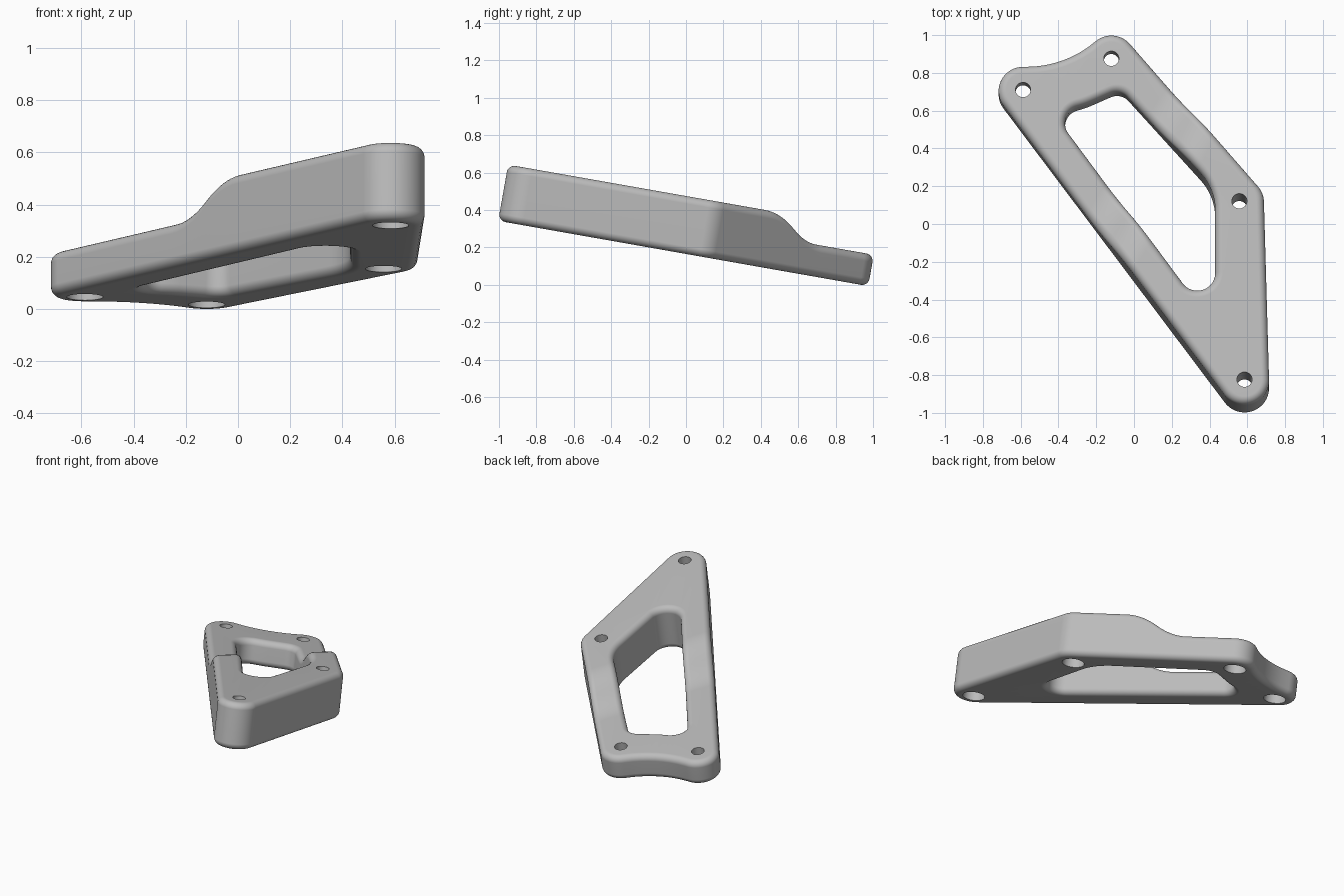
import bpy, bmesh, math
from mathutils import Vector, Matrix

if "Cube" in bpy.data.objects:
    bpy.data.objects.remove(bpy.data.objects["Cube"])

THICK, DROP, FILLET = 0.305, 0.135, 0.04
BORE_R, HOLE_R, BORE_DEPTH = 0.07, 0.04, 0.08
TILT = math.radians(-10)

# Bolt holes, and the chains of circles whose tangents make each outline
# (a negative radius is a concave arc)
bolts = [(0.585, -0.886), (0.558, 0.073), (-0.12, 0.863), (-0.587, 0.695)]
outer = [(x, y, 0.13) for x, y in bolts]
outer.insert(3, (-0.57, 1.382, -0.557))
window = [(0.335, -0.307, 0.095), (0.13, 0.03, 0.30), (-0.09, 0.605, 0.08),
          (-0.423, 1.086, -0.495), (-0.275, 0.52, 0.09)]


def outline(circles):
    """Counter-clockwise (point, outward normal) list around tangent circles."""
    angles = []
    for i, (x, y, r) in enumerate(circles):
        x2, y2, r2 = circles[(i + 1) % len(circles)]
        d = Vector((x2 - x, y2 - y))
        c = max(-1, min(1, (r - r2) / d.length))
        angles.append(math.atan2(d.y, d.x) - math.acos(c))
    pts = []
    for i, (x, y, r) in enumerate(circles):
        start = angles[i - 1]
        sweep = (angles[i] - start) % math.tau
        if r < 0:
            sweep -= math.tau
        steps = max(8, int(abs(sweep) / 0.12))
        for k in range(steps + 1):
            a = start + sweep * k / steps
            n = Vector((math.cos(a), math.sin(a)))
            p = Vector((x, y)) + n * r
            if all((p - q).length > 0.004 for q, _ in pts):
                pts.append((p, n))
    return pts


def bridge(bm, rings):
    for a, b in zip(rings, rings[1:]):
        for i in range(len(a)):
            j = (i + 1) % len(a)
            bm.faces.new((a[i], a[j], b[j], b[i]))


def ring(bm, pts, offset, z):
    return [bm.verts.new((*(p + n * offset), z)) for p, n in pts]


def filleted_wall(bm, circles, side):
    """Wall with rounded edges; side is -1 for the rim, 1 for the window."""
    pts = outline(circles)
    arc = [math.radians(a) for a in range(0, 91, 15)]
    shape = [(FILLET * (1 - math.sin(a)), FILLET * (1 - math.cos(a))) for a in arc]
    shape += [(o, THICK - z) for o, z in reversed(shape)]
    rings = [ring(bm, pts, side * o, z) for o, z in shape]
    bridge(bm, rings)
    return rings[0], rings[-1]


def bolt_hole(bm, x, y):
    """Through hole, counterbored from below."""
    dirs = [Vector((math.cos(a), math.sin(a)))
            for a in (math.tau * k / 32 for k in range(32))]
    pts = [(Vector((x, y)), n) for n in dirs]
    rings = [ring(bm, pts, r, z) for r, z in
             ((BORE_R, 0), (BORE_R, BORE_DEPTH), (HOLE_R, BORE_DEPTH), (HOLE_R, THICK))]
    bridge(bm, rings)
    return rings[0], rings[-1]


bm = bmesh.new()
loops = [filleted_wall(bm, outer, -1), filleted_wall(bm, window, 1)]
loops += [bolt_hole(bm, x, y) for x, y in bolts]

# Bottom and top faces, filled around all the openings
for level, facing in ((0, -1), (1, 1)):
    edges = []
    for loop in loops:
        vs = loop[level]
        edges += [bm.edges.get((vs[i - 1], vs[i])) for i in range(len(vs))]
    bmesh.ops.triangle_fill(bm, edges=edges, use_beauty=True, normal=(0, 0, facing))

# Slanted step: slice the plate across, then lower the top along an S curve
step_mid, step_dir, half = Vector((-0.13, -0.14, 0)), Vector((0.85, -0.527, 0)), 0.19
SLICES = 16
for k in range(SLICES + 1):
    co = step_mid + step_dir * half * (2 * k / SLICES - 1)
    bmesh.ops.bisect_plane(bm, geom=bm.verts[:] + bm.edges[:] + bm.faces[:],
                           dist=1e-5, plane_co=co, plane_no=step_dir)
for v in bm.verts:
    if v.co.z > THICK / 2:
        t = (v.co - step_mid).dot(step_dir) / (2 * half) + 0.5
        t = max(0, min(1, t))
        rise = 2 * t * t if t < 0.5 else 1 - 2 * (1 - t) ** 2
        v.co.z -= DROP * (1 - rise)

# Tilt, then rest on the ground
bmesh.ops.recalc_face_normals(bm, faces=bm.faces[:])
bm.transform(Matrix.Rotation(TILT, 4, 'X'))
ys = [v.co.y for v in bm.verts]
bm.transform(Matrix.Translation((0, -(min(ys) + max(ys)) / 2, -min(v.co.z for v in bm.verts))))

mesh = bpy.data.meshes.new("bracket_plate")
bm.to_mesh(mesh)
bm.free()
plate = bpy.data.objects.new("bracket_plate", mesh)
bpy.context.collection.objects.link(plate)

# Plain grey finish
grey = bpy.data.materials.new("light_grey")
grey.use_nodes = True
colour = (0.5, 0.5, 0.5, 1)
grey.diffuse_color = colour
grey.node_tree.nodes["Principled BSDF"].inputs["Base Color"].default_value = colour
mesh.materials.append(grey)

# Smooth fillets beside flat faces
bpy.ops.object.select_all(action='DESELECT')
plate.select_set(True)
bpy.context.view_layer.objects.active = plate
bpy.ops.object.shade_smooth_by_angle(angle=math.radians(35))
weighted = plate.modifiers.new("flat_face_normals", 'WEIGHTED_NORMAL')
weighted.keep_sharp = True
